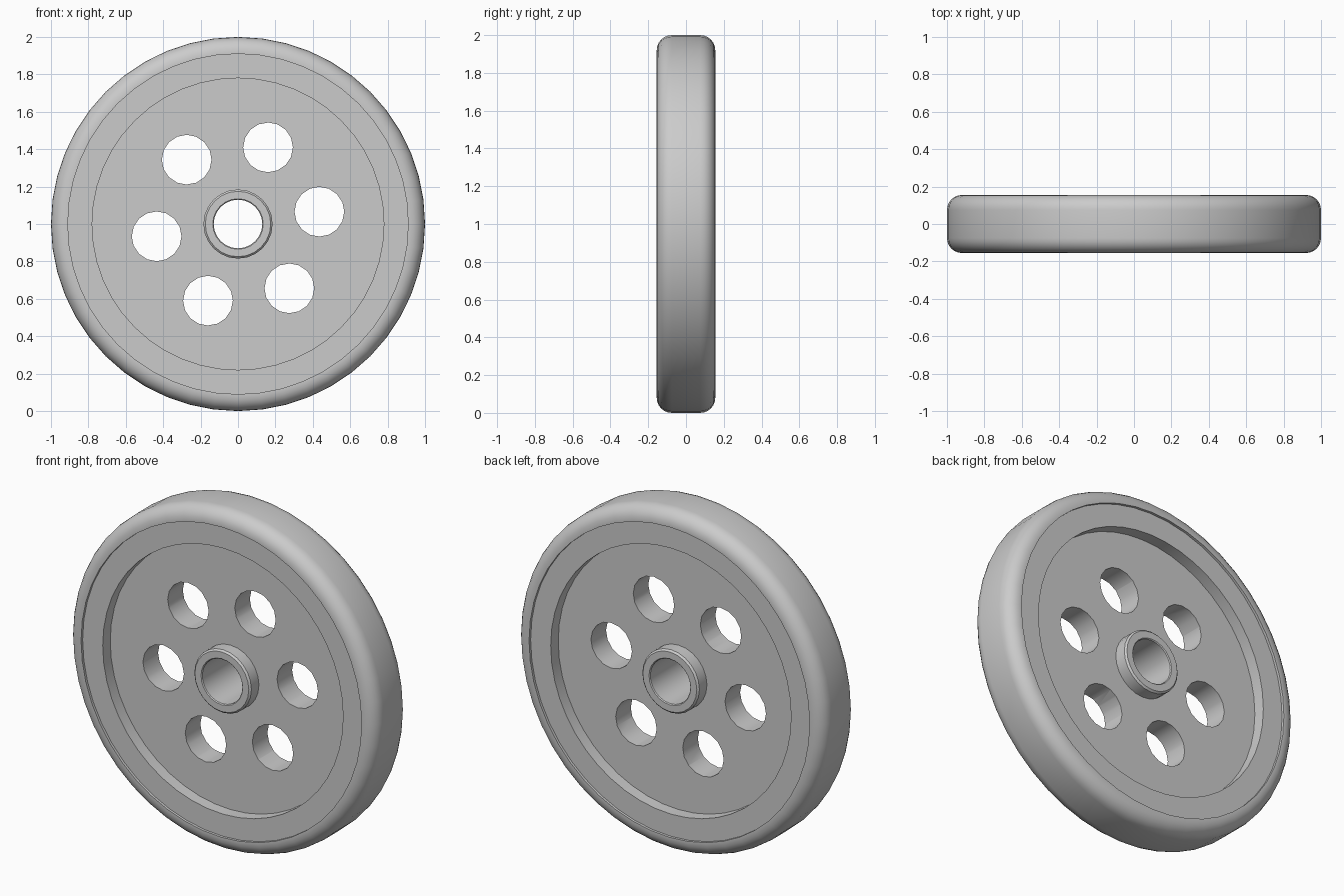
import bpy, bmesh, math
from mathutils import Matrix, Vector

cube = bpy.data.objects.get("Cube")
if cube:
    bpy.data.objects.remove(cube, do_unlink=True)

CENTRE = Vector((0, 0, 1))

grey = bpy.data.materials.new("light_grey")
grey.use_nodes = True
grey.diffuse_color = (0.6, 0.6, 0.6, 1)
grey.node_tree.nodes["Principled BSDF"].inputs["Base Color"].default_value = grey.diffuse_color


def make_object(name, bm):
    bmesh.ops.recalc_face_normals(bm, faces=bm.faces)
    mesh = bpy.data.meshes.new(name)
    bm.to_mesh(mesh)
    bm.free()
    mesh.materials.append(grey)
    obj = bpy.data.objects.new(name, mesh)
    bpy.context.collection.objects.link(obj)
    return obj


def lathe(name, half_profile, sides):
    """Mirror a (radius, depth) profile front to back and spin it round the axle."""
    profile = half_profile + [(r, -d) for r, d in reversed(half_profile)]
    bm = bmesh.new()
    verts = [bm.verts.new((r, d, CENTRE.z)) for r, d in profile]
    edges = [bm.edges.new((v, verts[i - 1])) for i, v in enumerate(verts)]
    bmesh.ops.spin(bm, geom=verts + edges, cent=CENTRE, axis=(0, 1, 0),
                   angle=math.tau, steps=sides, use_merge=False)
    bmesh.ops.remove_doubles(bm, verts=bm.verts, dist=0.0001)
    return make_object(name, bm)


def select_only(obj):
    bpy.ops.object.select_all(action="DESELECT")
    obj.select_set(True)
    bpy.context.view_layer.objects.active = obj


# Tyre with rounded shoulders
half_width, shoulder = 0.155, 0.08
tyre_profile = [(0.91, half_width)]
for i in range(7):
    a = math.pi / 2 * (1 - i / 6)
    tyre_profile.append((1 - shoulder + shoulder * math.cos(a),
                         half_width - shoulder + shoulder * math.sin(a)))
tyre = lathe("tyre", tyre_profile, 48)

# Rim ring, set slightly below the tyre wall
rim = lathe("rim", [(0.78, 0.14), (0.925, 0.14)], 48)

# Recessed disc and the hub that carries the axle bore
disc = lathe("wheel_disc", [(0.16, 0.07), (0.8, 0.07)], 48)
hub = lathe("hub", [(0.13, 0.145), (0.135, 0.15), (0.175, 0.15), (0.185, 0.14)], 24)

# Six lightening holes through the disc
bm = bmesh.new()
for i in range(6):
    a = math.radians(8.6 + 60 * i)
    place = Matrix.Translation(CENTRE + 0.44 * Vector((math.cos(a), 0, math.sin(a))))
    bmesh.ops.create_cone(bm, cap_ends=True, segments=16, radius1=0.133, radius2=0.133,
                          depth=0.5, matrix=place @ Matrix.Rotation(math.pi / 2, 4, "X"))
cutter = make_object("hole_cutter", bm)
cutter.hide_render = True
holes = disc.modifiers.new("holes", "BOOLEAN")
holes.operation = "DIFFERENCE"
holes.solver = "EXACT"
holes.object = cutter
select_only(disc)
bpy.ops.object.modifier_apply(modifier=holes.name)
bpy.data.objects.remove(cutter, do_unlink=True)

# Smooth curved surfaces, crisp rims
for part in (tyre, rim, disc, hub):
    select_only(part)
    bpy.ops.object.shade_smooth_by_angle(angle=math.radians(30))
